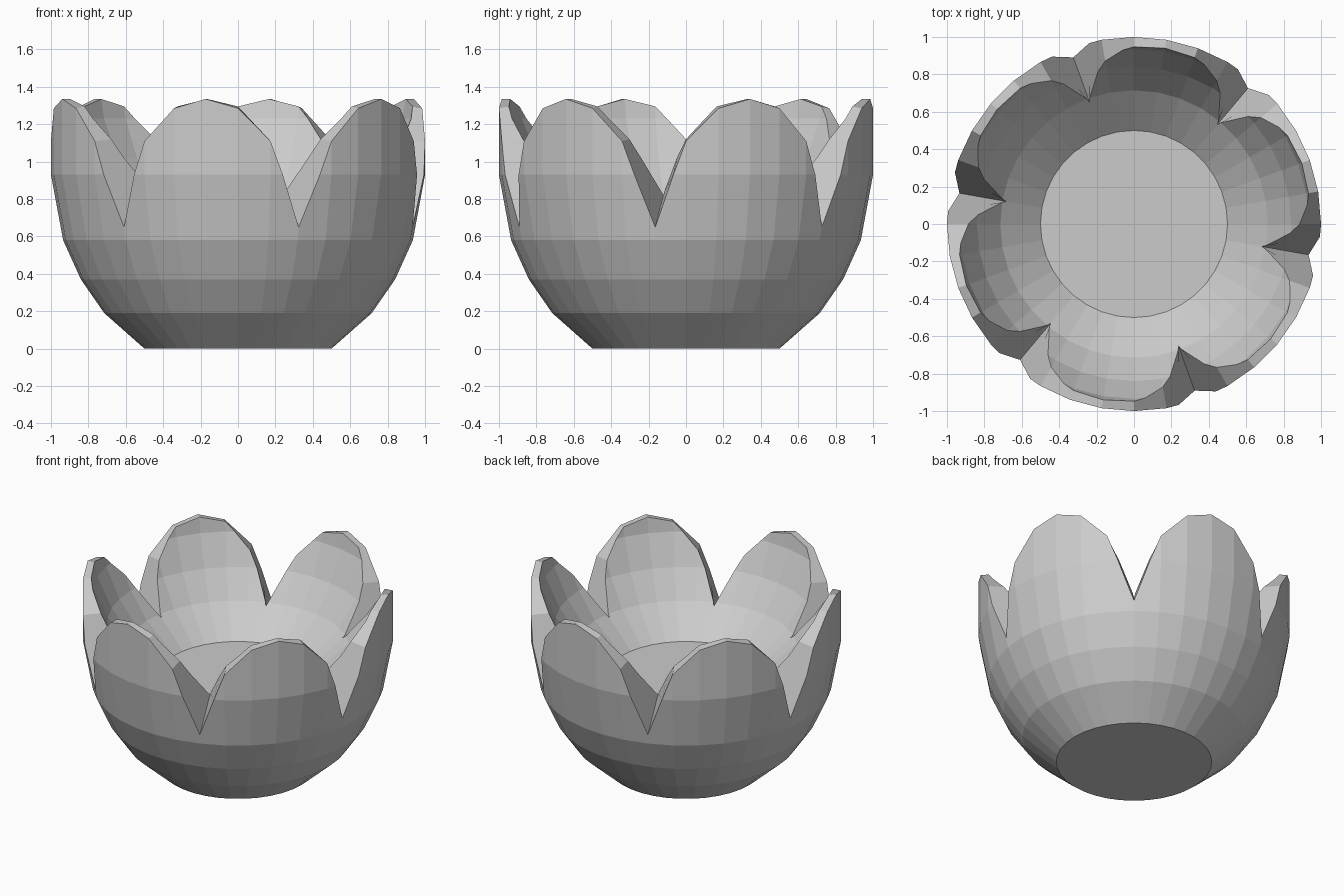
import bpy
import bmesh
from math import cos, sin, radians
from mathutils import Vector

cube = bpy.data.objects.get("Cube")
if cube:
    bpy.data.objects.remove(cube, do_unlink=True)

# Wall profile (radius, height); the inside repeats it, lifted
PROFILE = [(0.5, 0.0), (0.715, 0.19), (0.84, 0.37), (0.935, 0.58), (1.0, 0.93), (1.0, 1.6)]
LIFT = 0.65
STEP = 10           # degrees per column, six columns per petal
NOTCH = -70         # angle of one notch
OUTER_RIM = [0.65, 1.11, 1.285, 1.335]   # rim heights from notch to petal tip
INNER_RIM = [0.82, 1.12, 1.295, 1.335]


def rim_height(rim, column):
    i = column % 6
    return rim[min(i, 6 - i)]


def radius_at(z):
    for (r0, z0), (r1, z1) in zip(PROFILE, PROFILE[1:]):
        if z <= z1:
            return r0 + (r1 - r0) * (z - z0) / (z1 - z0)
    return PROFILE[-1][0]


def place(column, t, z, lift):
    """Point between a column and the next one, on the flat facet."""
    a, b = (radians(NOTCH + STEP * c) for c in (column, column + 1))
    r = radius_at(z - lift)
    p = Vector((cos(a), sin(a), 0)).lerp(Vector((cos(b), sin(b), 0)), t) * r
    p.z = z
    return p


def clip(poly, ha, hb):
    """Keep the part of a (t, z) polygon below the rim line."""
    def below(p):
        return ha + (hb - ha) * p[0] - p[1]
    out = []
    for p, q in zip(poly, poly[1:] + poly[:1]):
        dp, dq = below(p), below(q)
        if dp >= 0:
            out.append(p)
        if dp * dq < 0:
            f = dp / (dp - dq)
            out.append((p[0] + (q[0] - p[0]) * f, p[1] + (q[1] - p[1]) * f))
    return out


bm = bmesh.new()


def add_face(points):
    bm.faces.new([bm.verts.new(p) for p in points])


def add_wall(column, rim, lift):
    """Facets of one column; returns its rim points in order."""
    ha, hb = rim_height(rim, column), rim_height(rim, column + 1)
    edge = [(0, ha), (1, hb)]
    for (_, z0), (_, z1) in zip(PROFILE, PROFILE[1:]):
        low, high = z0 + lift, z1 + lift
        poly = clip([(0, low), (1, low), (1, high), (0, high)], ha, hb)
        if len(poly) > 2:
            add_face([place(column, t, z, lift) for t, z in poly])
        if min(ha, hb) < high < max(ha, hb):
            edge.append(((high - ha) / (hb - ha), high))
    return [place(column, t, z, lift) for t, z in sorted(edge)]


# Outer wall, inner wall and the rim joining them
columns = range(360 // STEP)
for column in columns:
    outside = add_wall(column, OUTER_RIM, 0)
    inside = add_wall(column, INNER_RIM, LIFT)
    add_face(outside + inside[::-1])

# Underside and inner floor
for lift in (0, LIFT):
    add_face([place(column, 0, lift, lift) for column in columns])

bmesh.ops.remove_doubles(bm, verts=bm.verts, dist=0.0005)
bmesh.ops.recalc_face_normals(bm, faces=bm.faces)
mesh = bpy.data.meshes.new("petal_bowl")
bm.to_mesh(mesh)
bm.free()

# Single plain grey
grey = bpy.data.materials.new("light_grey")
grey.use_nodes = True
colour = (0.6, 0.6, 0.6, 1)
grey.diffuse_color = colour
grey.node_tree.nodes["Principled BSDF"].inputs["Base Color"].default_value = colour
mesh.materials.append(grey)

bowl = bpy.data.objects.new("petal_bowl", mesh)
bpy.context.collection.objects.link(bowl)
